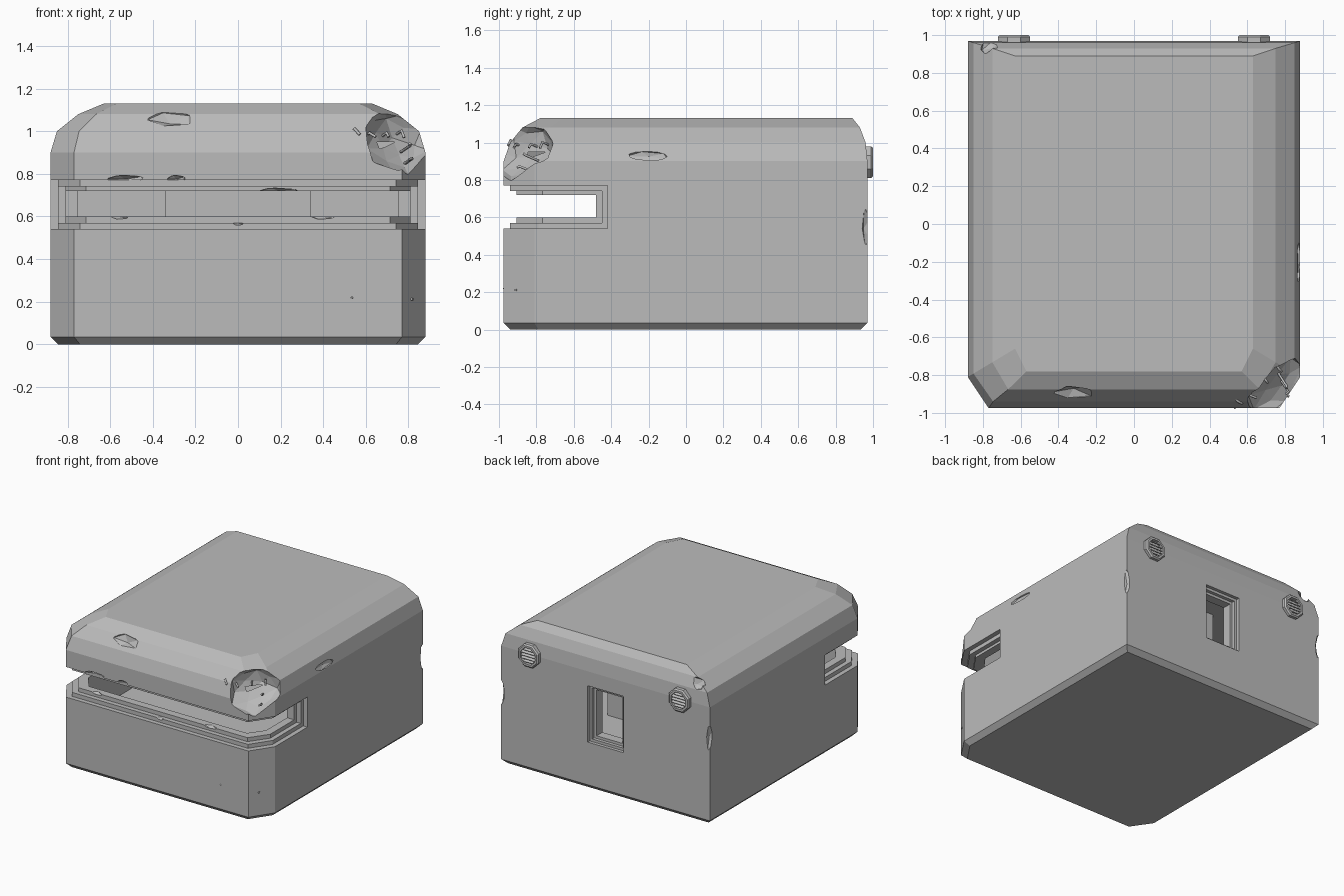
import bpy, bmesh, math, random
from mathutils import Vector, Matrix

random.seed(4)
if "Cube" in bpy.data.objects:
    bpy.data.objects.remove(bpy.data.objects["Cube"])

GREY = (0.5, 0.5, 0.5, 1)
concrete = bpy.data.materials.new("concrete_grey")
concrete.use_nodes = True
concrete.diffuse_color = GREY
concrete.node_tree.nodes["Principled BSDF"].inputs["Base Color"].default_value = GREY


def make(name, bm):
    bmesh.ops.recalc_face_normals(bm, faces=bm.faces)
    mesh = bpy.data.meshes.new(name)
    bm.to_mesh(mesh)
    bm.free()
    mesh.materials.append(concrete)
    ob = bpy.data.objects.new(name, mesh)
    bpy.context.collection.objects.link(ob)
    return ob


def loft(name, loops):
    """Skin matching rings of points and cap both ends."""
    bm = bmesh.new()
    rings = [[bm.verts.new(p) for p in loop] for loop in loops]
    n = len(rings[0])
    for a, b in zip(rings, rings[1:]):
        for i in range(n):
            j = (i + 1) % n
            bm.faces.new((a[i], a[j], b[j], b[i]))
    bm.faces.new(rings[0])
    bm.faces.new(rings[-1])
    return make(name, bm)


def add_box(bm, lo, hi, turn=None):
    lo, hi = Vector(lo), Vector(hi)
    m = Matrix.Translation((lo + hi) / 2)
    if turn:
        m = m @ Matrix.Rotation(turn, 4, 'X')
    m = m @ Matrix.Diagonal((*(hi - lo), 1))
    bmesh.ops.create_cube(bm, size=1, matrix=m)


def box(name, lo, hi):
    bm = bmesh.new()
    add_box(bm, lo, hi)
    return make(name, bm)


def outline(side, front, y_end):
    """Plan outline with chamfered front corners, open at the back."""
    half = [(0.77 - 0.8 * side, -0.975 + front),
            (0.88 - side, -0.81 + 0.6 * side), (0.88 - side, y_end)]
    return [(-x, y) for x, y in reversed(half)] + half


def prism(name, plan, z0, z1):
    return loft(name, [[(x, y, z) for x, y in plan] for z in (z0, z1)])


def cut(target, cutter):
    cutter.hide_render = True
    mod = target.modifiers.new("cut", 'BOOLEAN')
    mod.operation, mod.solver, mod.object = 'DIFFERENCE', 'EXACT', cutter
    bpy.context.view_layer.objects.active = target
    bpy.ops.object.modifier_apply(modifier=mod.name)
    bpy.data.objects.remove(cutter)


# Solid shell: height, side inset, front inset, back inset
levels = [(0, .035, .035, .035), (.035, 0, 0, 0), (.9, 0, 0, 0),
          (1.0, .03, .035, .01), (1.08, .13, .1, .04), (1.13, .25, .195, .08)]
shell = loft("bunker_shell", [[(x, y, z) for x, y in outline(s, f, .97 - b)]
                              for z, s, f, b in levels])

# Hollow room
cut(shell, prism("room", outline(.13, .13, .85), .32, .95))

# Firing slit stepping inward around the front
for depth, z0, z1, y_end in [(.035, .54, .77, -.42), (.07, .57, .74, -.45),
                             (.16, .60, .72, -.48)]:
    plan = outline(-.1, -.1, y_end) + outline(depth, depth, y_end)[::-1]
    cut(shell, prism("slit", plan, z0, z1))

# Framed rear opening
for w, z0, z1, y0 in [(.15, .36, .79, .945), (.13, .38, .77, .92), (.11, .40, .75, .8)]:
    cut(shell, box("opening", (-w, y0, z0), (w, 1.1, z1)))


def chip(loc, normal, size, detail=1):
    """Break away a faceted lump; size is width, height, depth."""
    bm = bmesh.new()
    bmesh.ops.create_icosphere(bm, subdivisions=detail, radius=1)
    for v in bm.verts:
        v.co *= random.uniform(.82, 1.12)
    turn = Vector(normal).to_track_quat('Z', 'Y').to_matrix().to_4x4()
    bm.transform(Matrix.Translation(loc) @ turn @ Matrix.Diagonal((*size, 1)))
    cut(shell, make("chip", bm))


# Large shell damage on the left front corner
chip((.74, -.88, .96), (.65, -.6, .45), (.2, .17, .1), 2)
chip((.56, -.985, .29), (0, -1, 0), (.23, .17, .07), 2)
chip((.83, -.88, .29), (.83, -.55, 0), (.17, .18, .07), 2)

# Small chips along edges
chip((-.32, -.90, 1.065), (0, -.7, .7), (.13, .06, .04))
for x, z, w in [(-.53, .775, .1), (-.29, .775, .05)]:
    chip((x, -.98, z), (0, -1, 0), (w, .02, .04))
for x, y, z, w in [(.19, -.91, .72, .12), (-.56, -.91, .60, .05),
                   (.4, -.91, .60, .07), (0, -.945, .57, .03)]:
    chip((x, y, z), (0, -1, 0), (w, .015, .03))
for x, y, z, h in [(.885, .975, .54, .12), (-.885, .975, .67, .11)]:
    chip((x, y, z), (x, y, 0), (.05, h, .035))
chip((-.89, -.5, .26), (-1, 0, 0), (.05, .05, .03))
chip((-.76, .95, 1.04), (-.5, .7, .5), (.07, .05, .03))
chip((.87, -.2, .93), (1, 0, .3), (.13, .03, .02))

# Blast wall behind the rear opening
box("blast_wall", (-.34, .40, .32), (.34, .46, .95))

# Octagonal rear vents with slats
for side, x in (("right", -.635), ("left", .635)):
    def ring(r, y):
        return [(x + r * math.cos(a), y, .895 + r * math.sin(a))
                for a in (math.pi * (i + .5) / 4 for i in range(8))]
    loft(side + "_vent_frame", [ring(.092, .95), ring(.092, .99), ring(.082, 1.0),
                                ring(.066, 1.0), ring(.066, .975)])
    bm = bmesh.new()
    for i in range(-2, 3):
        z = .895 + i * .022
        w = min(.06, .083 - abs(i) * .022)
        add_box(bm, (x - w, .976, z - .003), (x + w, .996, z + .003), -.6)
    make(side + "_vent_slats", bm)

# Bent reinforcing bars poking out of the damage
roots = [(.53, -.91, 1.0), (.60, -.88, .98), (.68, -.80, .98), (.75, -.74, .99),
         (.79, -.83, .92), (.80, -.86, .86), (.52, -.93, .24), (.70, -.91, .20),
         (.77, -.87, .21), (.80, -.82, .35)]
for i, root in enumerate(roots):
    p = Vector(root)
    out = Vector((.45, -.7, .3 if p.z > .5 else 0)).normalized()
    bend = Vector((random.uniform(-.03, .03), -.005, random.uniform(-.04, .01)))
    curve = bpy.data.curves.new("bar", 'CURVE')
    curve.dimensions = '3D'
    curve.bevel_depth, curve.bevel_resolution = .007, 1
    curve.use_fill_caps = True
    spline = curve.splines.new('POLY')
    spline.points.add(2)
    for pt, co in zip(spline.points, (p - out * .05, p + out * .035, p + out * .045 + bend)):
        pt.co = (*co, 1)
    curve.materials.append(concrete)
    bar = bpy.data.objects.new("reinforcing_bar_%d" % (i + 1), curve)
    bpy.context.collection.objects.link(bar)
    bpy.ops.object.select_all(action='DESELECT')
    bar.select_set(True)
    bpy.context.view_layer.objects.active = bar
    bpy.ops.object.convert(target='MESH')
